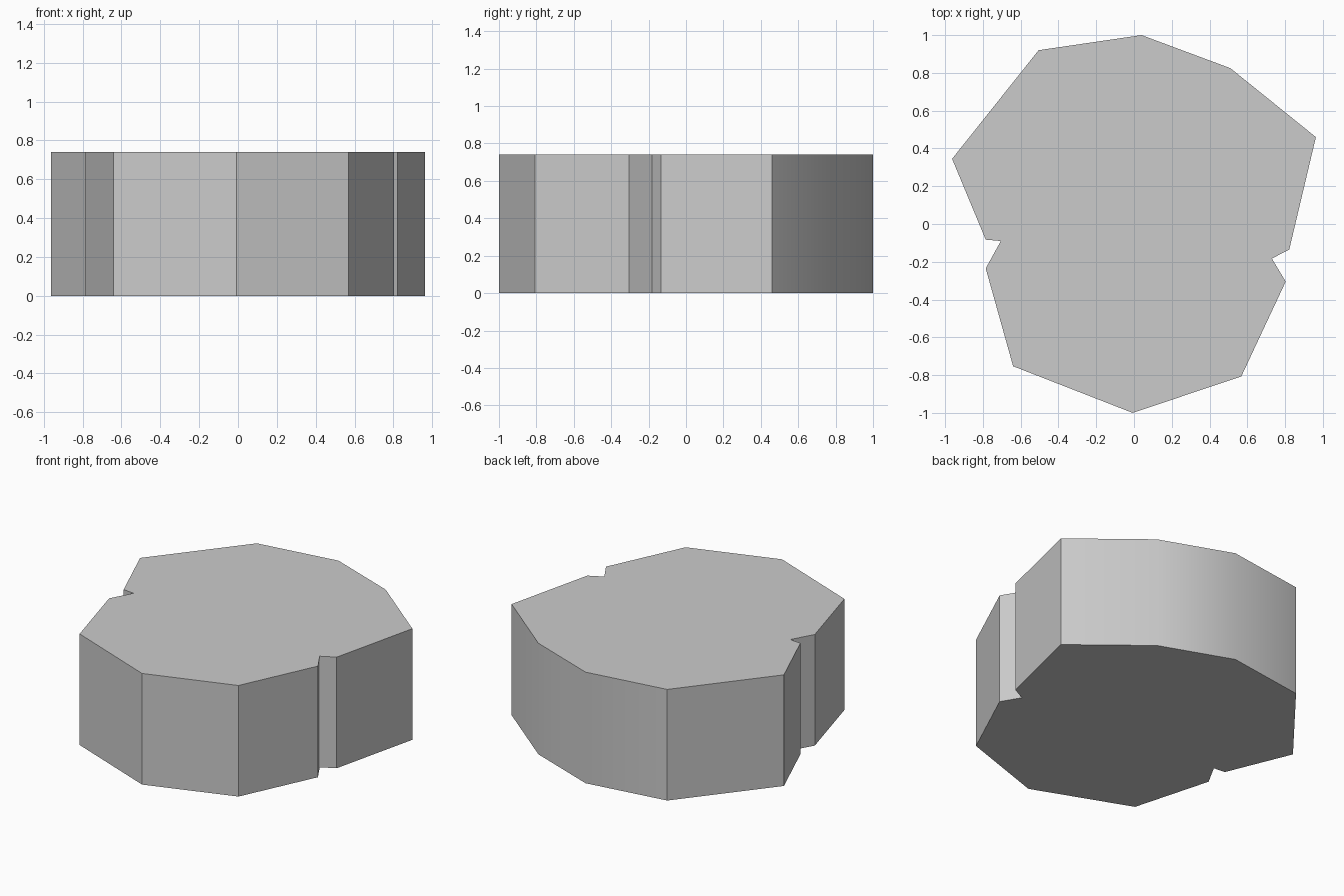
import bpy, bmesh, math

if "Cube" in bpy.data.objects:
    bpy.data.objects.remove(bpy.data.objects["Cube"])

HEIGHT = 0.74

# Slab outline seen from above, counter-clockwise, with a small notch on each side
outline = [
    (0.04, 1.0), (-0.505, 0.92), (-0.963, 0.345),
    (-0.785, -0.083), (-0.705, -0.09), (-0.785, -0.235),   # left notch
    (-0.64, -0.753), (-0.007, -1.0), (0.568, -0.807),
    (0.803, -0.305), (0.73, -0.183), (0.822, -0.135),      # right notch
    (0.963, 0.46), (0.51, 0.825),
]

# Extrude the outline into a solid slab
bm = bmesh.new()
base = bm.faces.new([bm.verts.new((x, y, 0)) for x, y in outline])
top = bmesh.ops.extrude_face_region(bm, geom=[base], use_keep_orig=True)
bmesh.ops.translate(bm, vec=(0, 0, HEIGHT),
                    verts=[v for v in top["geom"] if isinstance(v, bmesh.types.BMVert)])
bmesh.ops.recalc_face_normals(bm, faces=bm.faces)

mesh = bpy.data.meshes.new("notched_slab")
bm.to_mesh(mesh)
bm.free()
slab = bpy.data.objects.new("notched_slab", mesh)
bpy.context.collection.objects.link(slab)

# Gentle corners at the back are smooth, the rest stay sharp
bpy.context.view_layer.objects.active = slab
slab.select_set(True)
bpy.ops.object.shade_smooth_by_angle(angle=math.radians(32))
